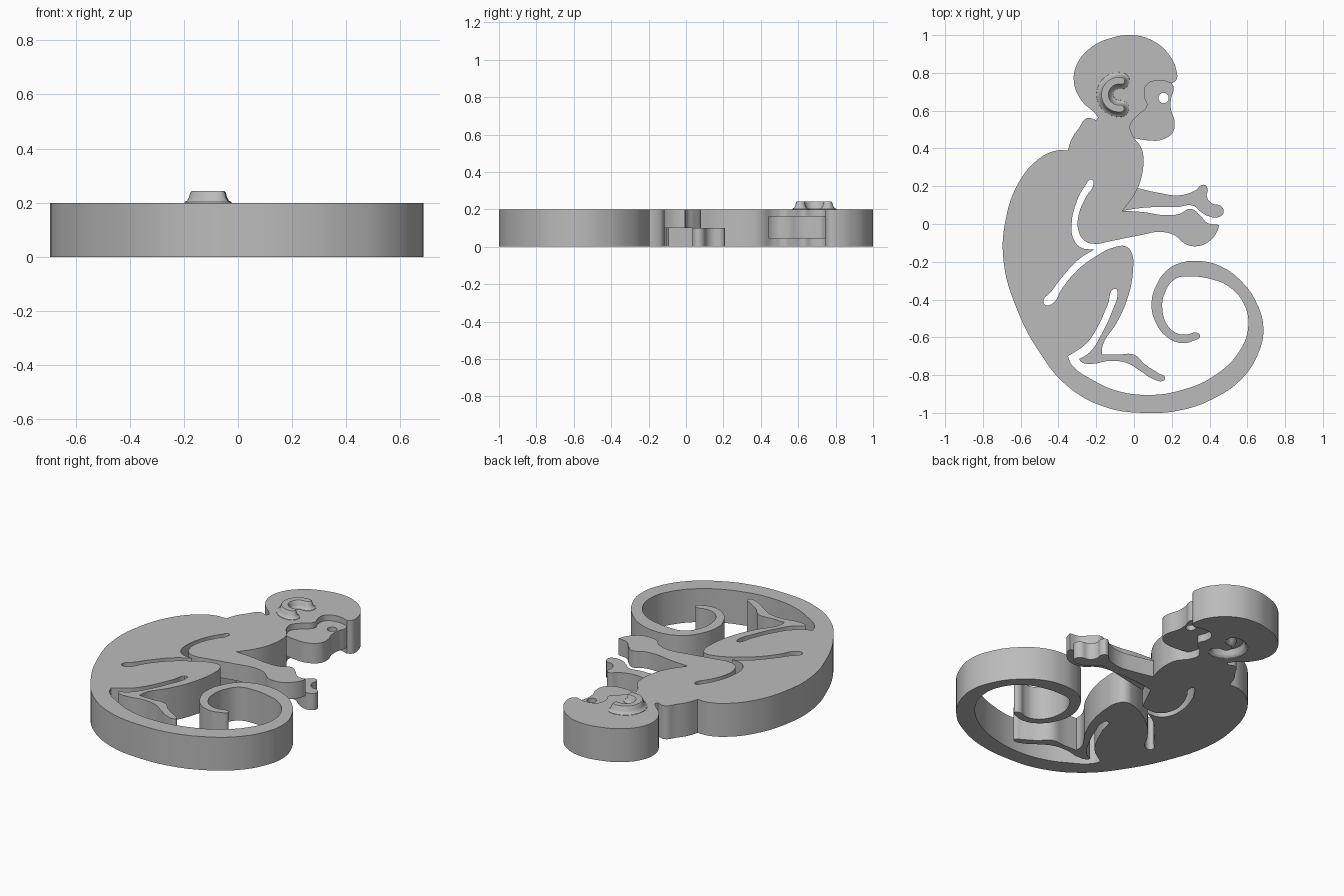
import bpy, bmesh
from math import sin, cos, pi, radians

default_cube = bpy.data.objects.get("Cube")
if default_cube:
    bpy.data.objects.remove(default_cube, do_unlink=True)

grey = bpy.data.materials.new("plain_grey")
grey.use_nodes = True
tone = (.5, .5, .5, 1)
grey.diffuse_color = tone
grey.node_tree.nodes["Principled BSDF"].inputs["Base Color"].default_value = tone


def select_only(obj):
    bpy.ops.object.select_all(action='DESELECT')
    obj.select_set(True)
    bpy.context.view_layer.objects.active = obj


def smooth(obj):
    select_only(obj)
    bpy.ops.object.shade_smooth_by_angle(angle=radians(35))


def add_outline(curve, strokes):
    """Closed Bezier outline; each stroke is smooth and starts at a sharp corner."""
    points = [(p, i == 0 and len(strokes) > 1) for s in strokes for i, p in enumerate(s)]
    spline = curve.splines.new('BEZIER')
    spline.bezier_points.add(len(points) - 1)
    spline.use_cyclic_u = True
    spline.resolution_u = 6
    for bez, ((x, y), corner) in zip(spline.bezier_points, points):
        bez.co = (x, y, 0)
        kind = 'VECTOR' if corner else 'AUTO'
        bez.handle_left_type = bez.handle_right_type = kind


def slab(name, bottom, top, *outlines):
    """Flat plate between two heights; later outlines become holes."""
    curve = bpy.data.curves.new(name, 'CURVE')
    curve.dimensions = '2D'
    curve.fill_mode = 'BOTH'
    curve.extrude = (top - bottom) / 2
    for strokes in outlines:
        add_outline(curve, strokes)
    obj = bpy.data.objects.new(name, curve)
    bpy.context.collection.objects.link(obj)
    select_only(obj)
    bpy.ops.object.convert(target='MESH')
    obj = bpy.context.object
    bm = bmesh.new()
    bm.from_mesh(obj.data)
    bmesh.ops.translate(bm, verts=bm.verts, vec=(0, 0, (top + bottom) / 2))
    bmesh.ops.remove_doubles(bm, verts=bm.verts, dist=.0002)
    bmesh.ops.recalc_face_normals(bm, faces=bm.faces)
    bm.to_mesh(obj.data)
    bm.free()
    obj.data.materials.clear()
    obj.data.materials.append(grey)
    smooth(obj)
    return obj


def ear_ring(half_width, steps=20, cap=6):
    """Rounded C outline around the ear's centre line."""
    cx, cy, radius = -.08, .685, .074
    start, end = radians(80), radians(278)

    def at(angle, r):
        return (cx + r * cos(angle), cy + r * sin(angle))

    def round_end(angle, turn):
        mx, my = at(angle, radius)
        return [(mx + half_width * cos(turn + pi * k / cap),
                 my + half_width * sin(turn + pi * k / cap)) for k in range(1, cap)]

    sweep = [start + (end - start) * k / steps for k in range(steps + 1)]
    return ([at(a, radius + half_width) for a in sweep] + round_end(end, end)
            + [at(a, radius - half_width) for a in reversed(sweep)]
            + round_end(start, start + pi))


def ear(name, lift):
    """Raised C with a flared foot."""
    bm = bmesh.new()
    rings = []
    for width, z in ((.046, .195), (.044, .202), (.034, .208), (.027, .22),
                     (.023, .236), (.018, .243)):
        rings.append([bm.verts.new((x, y, z + lift)) for x, y in ear_ring(width)])
    for low, high in zip(rings, rings[1:]):
        for k in range(len(low)):
            bm.faces.new((low[k - 1], low[k], high[k], high[k - 1]))
    bm.faces.new(rings[0])
    bm.faces.new(rings[-1])
    bmesh.ops.recalc_face_normals(bm, faces=bm.faces)
    mesh = bpy.data.meshes.new(name)
    bm.to_mesh(mesh)
    bm.free()
    mesh.materials.append(grey)
    obj = bpy.data.objects.new(name, mesh)
    bpy.context.collection.objects.link(obj)
    smooth(obj)
    return obj


# Outline strokes of the main silhouette, clockwise from the nape
skull = [(-.19, .565), (-.21, .59), (-.275, .65), (-.318, .75), (-.3, .85), (-.22, .94),
         (-.12, .985), (-.01, 1), (.1, .97), (.19, .89), (.225, .81), (.225, .765)]
face_edge = [(.2, .745), (.135, .76), (.066, .735), (.055, .68), (.07, .625),
             (.02, .575), (-.02, .52), (-.01, .475)]
chest = [(.0, .455), (.04, .4), (.05, .34), (.04, .25), (.01, .17)]
elbow_seam = [(-.06, .07)]
upper_arm = [(-.14, -.094), (-.2, -.105), (-.26, -.09), (-.295, -.03), (-.29, .06),
             (-.25, .15), (-.215, .21), (-.225, .235), (-.26, .2), (-.31, .1),
             (-.33, 0), (-.32, -.08), (-.28, -.125)]
thigh_slot = [(-.21, -.135), (-.29, -.185), (-.38, -.28), (-.44, -.36), (-.48, -.41),
              (-.465, -.43), (-.43, -.42), (-.38, -.34), (-.3, -.245), (-.2, -.17),
              (-.11, -.125), (-.04, -.12), (-.01, -.16), (-.005, -.24), (-.03, -.38),
              (-.09, -.52), (-.165, -.64)]
foot = [(-.17, -.69), (-.09, -.692), (0, -.692), (.06, -.745), (.13, -.79), (.165, -.815),
        (.155, -.83), (.1, -.82), (.03, -.775), (-.04, -.735), (-.13, -.725), (-.22, -.74),
        (-.28, -.73)]
shin = [(-.29, -.715), (-.235, -.68), (-.17, -.58), (-.115, -.46), (-.088, -.37),
        (-.098, -.343), (-.14, -.43), (-.19, -.54), (-.25, -.63), (-.31, -.675)]
tail_inside = [(-.35, -.7), (-.33, -.745), (-.22, -.825), (-.1, -.88), (.07, -.905),
               (.25, -.88), (.43, -.8), (.56, -.67), (.605, -.54), (.58, -.42),
               (.5, -.33), (.4, -.29), (.3, -.278), (.22, -.29), (.165, -.36),
               (.15, -.45), (.18, -.54), (.23, -.58), (.28, -.585), (.33, -.575),
               (.35, -.592), (.31, -.62), (.25, -.63), (.17, -.595), (.11, -.51),
               (.093, -.42), (.12, -.32), (.18, -.24), (.25, -.205), (.33, -.195)]
tail_outside = [(.45, -.22), (.57, -.305), (.65, -.42), (.685, -.55), (.66, -.68),
                (.57, -.82), (.42, -.925), (.25, -.985), (.05, -1), (-.15, -.97),
                (-.35, -.86)]
back = [(-.5, -.68), (-.62, -.45), (-.69, -.2), (-.68, .02), (-.61, .22), (-.51, .34),
        (-.42, .387)]
shoulder = [(-.35, .39), (-.33, .45), (-.29, .51), (-.25, .56)]
nape = [(-.2, .55)]

body = slab("body", 0, .2, [skull, face_edge, chest, elbow_seam, upper_arm, thigh_slot, foot,
                            shin, tail_inside + tail_outside + back, shoulder, nape])

# Face plate, thinner than the head, pierced by the eye
muzzle = [(.0, .455), (.07, .443), (.15, .447), (.205, .485), (.215, .54), (.195, .61),
          (.197, .67), (.21, .72)]
eye = [(.157 + .027 * cos(k * pi / 4), .667 + .027 * sin(k * pi / 4)) for k in range(8)]
slab("face", .045, .165, [face_edge, muzzle], [eye])

# Near forearm in the upper half of the thickness
near_top = [(-.06, .07), (.05, .063), (.16, .047), (.24, .053), (.3, .08), (.35, .045),
            (.39, .005)]
near_bottom = [(.45, -.005), (.44, -.04), (.4, -.09), (.35, -.115), (.28, -.11), (.215, -.06),
               (.14, -.042), (.03, -.06)]
slab("near_forearm", .1, .2, [near_top, near_bottom, [(-.14, -.094)]])

# Far forearm in the lower half of the thickness
far_top = [(.02, .19), (.13, .165), (.24, .152), (.32, .175), (.37, .208), (.39, .185),
           (.385, .15), (.41, .11), (.46, .095), (.474, .06), (.45, .037), (.39, .043),
           (.35, .068), (.31, .098), (.23, .09), (.13, .09), (.04, .085)]
slab("far_forearm", 0, .1, [far_top, [(-.06, .07)]])

# Raised ear above, matching hollow below
ear("ear", 0)
cutter = ear("ear_hollow_cutter", -.2)
cutter.hide_render = True
hollow = body.modifiers.new("ear_hollow", 'BOOLEAN')
hollow.operation = 'DIFFERENCE'
hollow.solver = 'EXACT'
hollow.object = cutter
select_only(body)
bpy.ops.object.modifier_apply(modifier=hollow.name)
bpy.data.objects.remove(cutter, do_unlink=True)
smooth(body)
